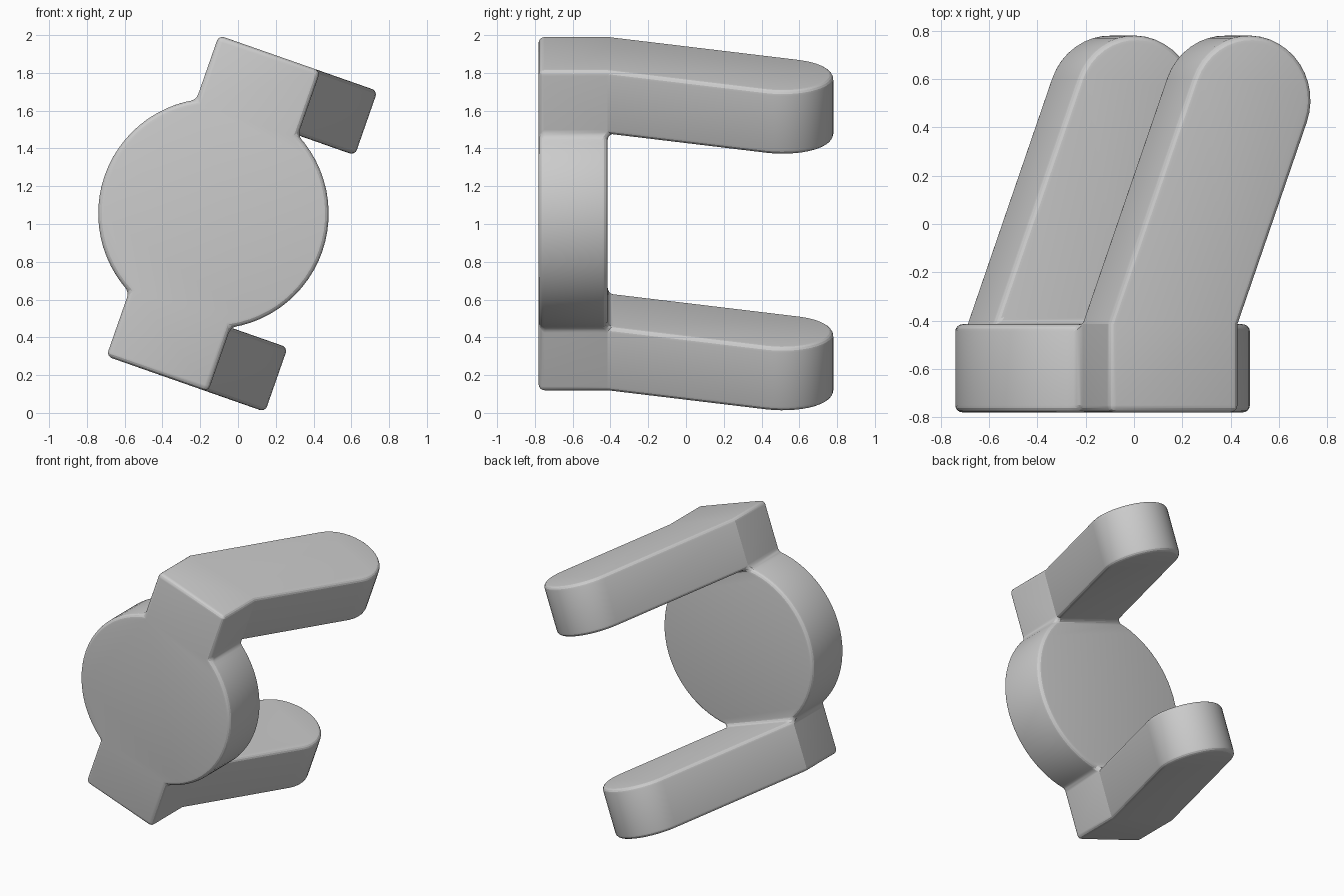
import bpy, bmesh
from math import sin, cos, tan, radians, asin, pi
from mathutils import Matrix

cube = bpy.data.objects.get("Cube")
if cube:
    bpy.data.objects.remove(cube, do_unlink=True)

R = 0.61                      # disc radius
HALF_W, HALF_L = 0.285, 0.90  # strap half width and half length
FRONT, BACK, TIP = -0.78, -0.415, 0.78
SLANT = radians(20)           # sideways lean of the arms
ARC, CAP = 24, 20             # segments on each disc side and arm end
a0 = asin(HALF_W / R)
INNER = R * cos(a0)           # height where the disc meets the arms

mat = bpy.data.materials.new("plain_grey")
mat.use_nodes = True
mat.diffuse_color = (0.6, 0.6, 0.6, 1)
mat.node_tree.nodes["Principled BSDF"].inputs["Base Color"].default_value = (0.6, 0.6, 0.6, 1)

bm = bmesh.new()


def ring(points):
    return [bm.verts.new(p) for p in points]


def bridge(a, b):
    for i in range(len(a) - 1):
        bm.faces.new((a[i], a[i + 1], b[i + 1], b[i]))


def side_arc(sign):
    """Disc edge from the upper arm to the lower arm on one side."""
    angles = [a0 + (pi - 2 * a0) * i / ARC for i in range(ARC + 1)]
    return [(sign * R * sin(a), R * cos(a)) for a in angles]


def both_ends(points):
    return [ring([(x, y, z) for x, z in points]) for y in (FRONT, BACK)]


# Disc walls
right_f, right_b = both_ends(side_arc(1))
left_f, left_b = both_ends(side_arc(-1))
bridge(right_f, right_b)
bridge(left_f, left_b)

# Strap ends, running left to right
tops = both_ends([(-HALF_W, HALF_L), (HALF_W, HALF_L)])
bottoms = both_ends([(-HALF_W, -HALF_L), (HALF_W, -HALF_L)])

# Front face and the back face of the disc
bm.faces.new(tops[0] + right_f + bottoms[0][::-1] + left_f[::-1])
bm.faces.new(right_b + left_b[::-1])

# Slanted, round-ended arms
r = HALF_W * cos(SLANT)
cy = TIP - r
cx = (cy - BACK) * tan(SLANT)
tip = []
for i in range(CAP + 1):
    a = pi - SLANT - pi * i / CAP
    tip.append((cx + r * cos(a), cy + r * sin(a)))

for i, (out_f, out_b), z in ((0, tops, HALF_L), (-1, bottoms, -HALF_L)):
    in_f = [left_f[i], right_f[i]]
    in_b = [left_b[i], right_b[i]]
    bridge(out_f, out_b)
    for k in (0, 1):
        bm.faces.new((out_f[k], out_b[k], in_b[k], in_f[k]))
    outer = [out_b[0]] + ring([(x, y, z) for x, y in tip]) + [out_b[1]]
    z_in = INNER if z > 0 else -INNER
    inner = [in_b[0]] + ring([(x, y, z_in) for x, y in tip]) + [in_b[1]]
    bridge(outer, inner)
    bm.faces.new(outer)
    bm.faces.new(inner)

bmesh.ops.recalc_face_normals(bm, faces=bm.faces)

# Tilt the whole bracket and lift it to the ground
bm.transform(Matrix.Translation((-0.13, 0, 1.055)) @ Matrix.Rotation(radians(19.3), 4, 'Y'))

mesh = bpy.data.meshes.new("disc_bracket")
bm.to_mesh(mesh)
bm.free()
mesh.materials.append(mat)
obj = bpy.data.objects.new("disc_bracket", mesh)
bpy.context.collection.objects.link(obj)

# Rounded edges and fillets
bevel = obj.modifiers.new("rounded_edges", 'BEVEL')
bevel.width = 0.03
bevel.segments = 4
bevel.limit_method = 'ANGLE'
bevel.angle_limit = radians(30)
bevel.use_clamp_overlap = False

bpy.ops.object.select_all(action='DESELECT')
obj.select_set(True)
bpy.context.view_layer.objects.active = obj
bpy.ops.object.modifier_apply(modifier=bevel.name)
bpy.ops.object.shade_smooth_by_angle(angle=radians(19))
